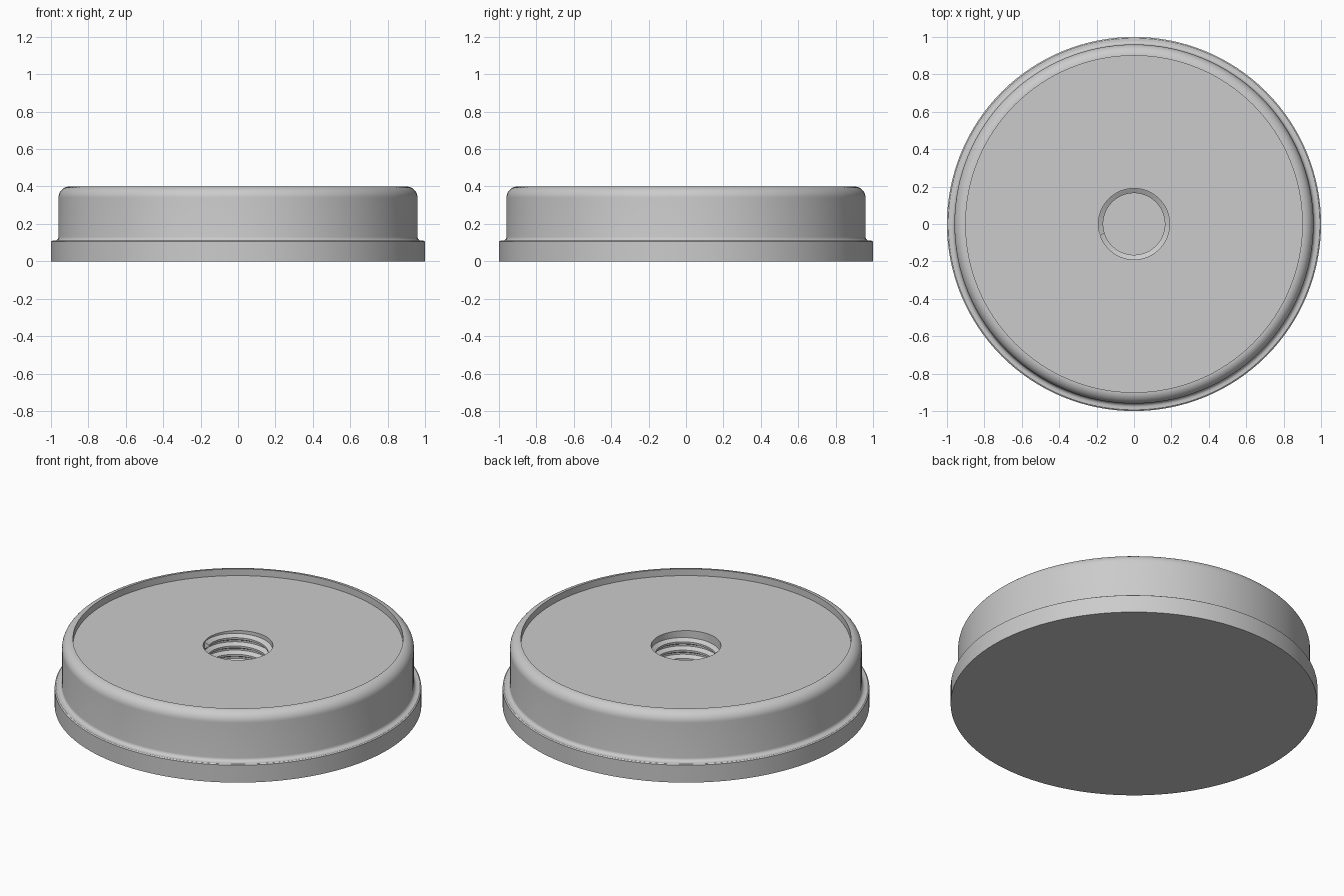
import bpy, bmesh, math

cube = bpy.data.objects.get("Cube")
if cube:
    bpy.data.objects.remove(cube, do_unlink=True)

SEGMENTS = 128
BORE_R, CREST_R, BORE_FLOOR, PLATE_Z = 0.19, 0.165, 0.08, 0.36

grey = bpy.data.materials.new("plain grey")
grey.use_nodes = True
colour = (0.6, 0.6, 0.6, 1)
grey.diffuse_color = colour
grey.node_tree.nodes["Principled BSDF"].inputs["Base Color"].default_value = colour


def finish(bm, name):
    bmesh.ops.recalc_face_normals(bm, faces=bm.faces)
    mesh = bpy.data.meshes.new(name)
    bm.to_mesh(mesh)
    bm.free()
    mesh.materials.append(grey)
    obj = bpy.data.objects.new(name, mesh)
    bpy.context.collection.objects.link(obj)
    bpy.ops.object.select_all(action="DESELECT")
    obj.select_set(True)
    bpy.context.view_layer.objects.active = obj
    bpy.ops.object.shade_smooth_by_angle(angle=math.radians(30))
    return obj


def arc(cx, cz, r, start, end, steps):
    angles = [math.radians(start + (end - start) * i / steps) for i in range(steps + 1)]
    return [(cx + r * math.cos(a), cz + r * math.sin(a)) for a in angles]


# Round body: flange, small fillet, rounded rim, recessed top and blind bore
profile = [(0, 0), (1, 0), (1, 0.105), (0.993, 0.11)]
profile += arc(0.98, 0.13, 0.02, 270, 180, 5)
profile += arc(0.9, 0.34, 0.06, 0, 90, 10)
profile += [(0.9, PLATE_Z), (BORE_R, PLATE_Z), (BORE_R, BORE_FLOOR), (0, BORE_FLOOR)]
bm = bmesh.new()
verts = [bm.verts.new((r, 0, z)) for r, z in profile]
edges = [bm.edges.new(pair) for pair in zip(verts, verts[1:])]
bmesh.ops.spin(bm, geom=verts + edges, cent=(0, 0, 0), axis=(0, 0, 1),
               angle=math.tau, steps=SEGMENTS)
bmesh.ops.remove_doubles(bm, verts=bm.verts, dist=0.0001)
finish(bm, "round_base")

# Right-hand internal thread, swept downward as a tapered ridge
PITCH, TURNS, STEPS = 0.05, 4.5, 64
section = [(BORE_R + 0.004, 0.022), (CREST_R, 0.006), (CREST_R, -0.006), (BORE_R + 0.004, -0.022)]
bm = bmesh.new()
rings = []
for i in range(int(TURNS * STEPS) + 1):
    a = math.radians(198) - math.tau * i / STEPS
    z = PLATE_Z - 0.027 - PITCH * i / STEPS
    rings.append([bm.verts.new((r * math.cos(a), r * math.sin(a), z + dz)) for r, dz in section])
for upper, lower in zip(rings, rings[1:]):
    for j in range(4):
        k = (j + 1) % 4
        bm.faces.new((upper[j], upper[k], lower[k], lower[j]))
bm.faces.new(rings[0])
bm.faces.new(rings[-1])
finish(bm, "internal_thread")
